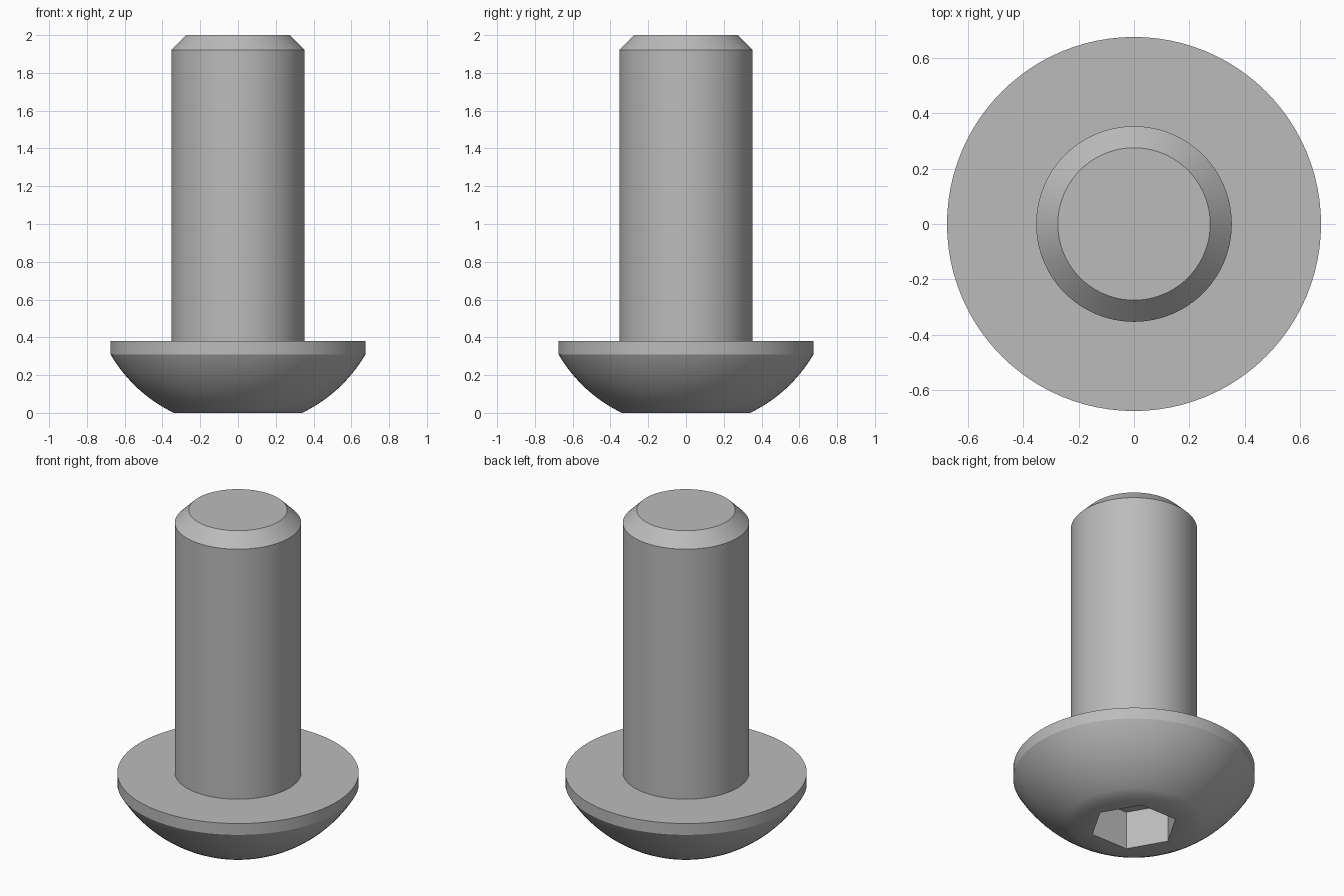
import bpy, bmesh, math

cube = bpy.data.objects.get("Cube")
if cube:
    bpy.data.objects.remove(cube, do_unlink=True)

SEGMENTS = 96
HEX_RADIUS = 0.247
SOCKET_DEPTH = 0.235

steel = bpy.data.materials.new("grey_steel")
steel.use_nodes = True
colour = (0.5, 0.5, 0.5, 1)
steel.diffuse_color = colour
steel.node_tree.nodes["Principled BSDF"].inputs["Base Color"].default_value = colour


def circle(radius):
    return lambda a: radius


def hexagon(radius):
    """Radius of a hexagon with corners on the x axis, by angle."""
    side = math.pi / 3
    return lambda a: radius * math.cos(side / 2) / math.cos(a % side - side / 2)


def loft(name, sections):
    """Join stacked (outline, z) sections and cap both ends."""
    bm = bmesh.new()
    rings = []
    for outline, z in sections:
        ring = []
        for i in range(SEGMENTS):
            a = math.tau * i / SEGMENTS
            r = outline(a + 1e-7)
            ring.append(bm.verts.new((r * math.cos(a), r * math.sin(a), z)))
        rings.append(ring)
    for low, high in zip(rings, rings[1:]):
        for i in range(SEGMENTS):
            j = (i + 1) % SEGMENTS
            bm.faces.new((low[i], low[j], high[j], high[i]))
    bm.faces.new(rings[0][::-1])
    bm.faces.new(rings[-1])
    bmesh.ops.recalc_face_normals(bm, faces=bm.faces)
    mesh = bpy.data.meshes.new(name)
    bm.to_mesh(mesh)
    bm.free()
    mesh.materials.append(steel)
    obj = bpy.data.objects.new(name, mesh)
    bpy.context.collection.objects.link(obj)
    bpy.ops.object.select_all(action="DESELECT")
    obj.select_set(True)
    bpy.context.view_layer.objects.active = obj
    bpy.ops.object.shade_smooth_by_angle(angle=math.radians(29))
    return obj


# Button head: hex socket, spherical dome, short straight rim
DOME_RADIUS, DOME_CENTRE, DOME_TOP, STEPS = 0.781, 0.703, 0.31, 12
head = [(hexagon(HEX_RADIUS), SOCKET_DEPTH), (hexagon(HEX_RADIUS), 0)]
for k in range(STEPS + 1):
    z = DOME_TOP * k / STEPS
    head.append((circle(math.sqrt(DOME_RADIUS**2 - (DOME_CENTRE - z)**2)), z))
head.append((circle(0.675), 0.38))
loft("button_head", head)

# Plain shank with a chamfered tip
loft("shank", [(circle(0.353), 0.37), (circle(0.353), 1.922), (circle(0.275), 2.0)])
